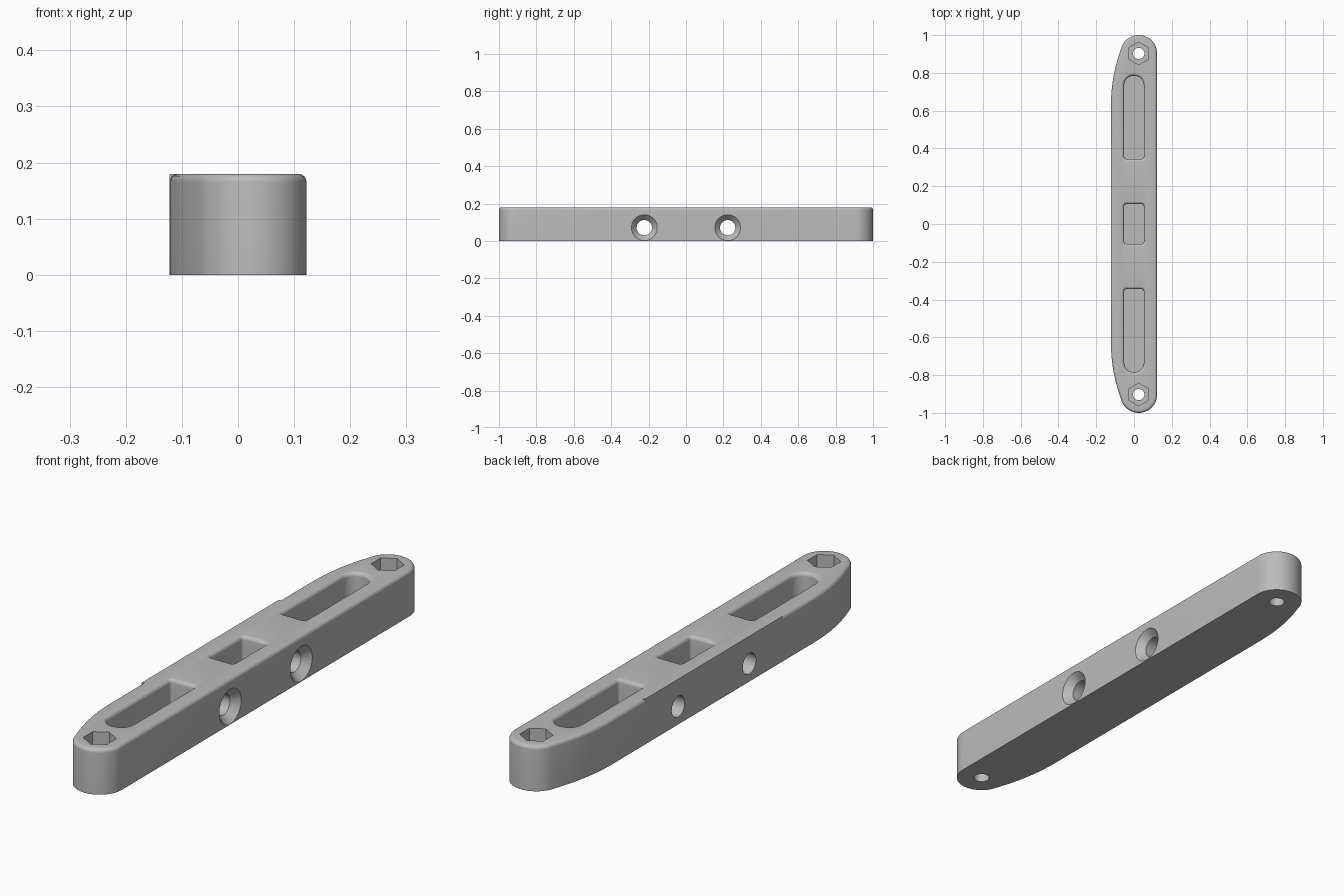
import bpy, bmesh, math
from mathutils import Vector, Matrix

cube = bpy.data.objects.get("Cube")
if cube:
    bpy.data.objects.remove(cube)

HALF, TOP, FILLET = 0.122, 0.18, 0.015
END_R, END_X = 0.097, 0.025
END_Y = 1 - END_R
SIDE_R, SIDE_Y = 0.85, 0.63      # long side curve
SHARP_Y = 0.43                   # unfilleted stretch of the -x top edge

grey = bpy.data.materials.new("mid_grey")
grey.use_nodes = True
color = (0.5, 0.5, 0.5, 1)
grey.diffuse_color = color
grey.node_tree.nodes["Principled BSDF"].inputs["Base Color"].default_value = color


def arc(cx, cy, r, a0, a1, n):
    """Points of an arc, each with its outward normal."""
    out = []
    for i in range(n + 1):
        a = math.radians(a0 + (a1 - a0) * i / n)
        d = Vector((math.cos(a), math.sin(a)))
        out.append((Vector((cx, cy)) + d * r, d))
    return out


def loft(name, rings):
    """Closed solid through equal-length rings of 3D points."""
    bm = bmesh.new()
    loops = [[bm.verts.new(p) for p in ring] for ring in rings]
    n = len(loops[0])
    for a, b in zip(loops, loops[1:]):
        for i in range(n):
            j = (i + 1) % n
            bm.faces.new((a[i], a[j], b[j], b[i]))
    bm.faces.new(loops[0][::-1])
    bm.faces.new(loops[-1])
    bmesh.ops.remove_doubles(bm, verts=bm.verts, dist=1e-5)
    bmesh.ops.recalc_face_normals(bm, faces=bm.faces)
    mesh = bpy.data.meshes.new(name)
    bm.to_mesh(mesh)
    bm.free()
    mesh.materials.append(grey)
    obj = bpy.data.objects.new(name, mesh)
    bpy.context.collection.objects.link(obj)
    return obj


def ring(outline, z, offset=0):
    return [(*(p + d * offset), z) for p, d in outline]


def fillet_steps(n=6):
    """Pairs of (sideways shift, height) along a quarter-round top edge."""
    for i in range(n + 1):
        a = math.pi / 2 * i / n
        yield FILLET * (1 - math.cos(a)), TOP - FILLET + FILLET * math.sin(a)


# Bar outline: round ends, straight +x side, bowed -x side
split = math.degrees(math.atan2(END_Y - SIDE_Y, END_X + HALF - SIDE_R))
half = arc(END_X, END_Y, END_R, 0, split, 28)
half += arc(SIDE_R - HALF, SIDE_Y, SIDE_R, split, 180, 10)[1:]
left, still = Vector((-1, 0)), Vector((0, 0))
edge = Vector((-HALF, SHARP_Y))
half += [(edge, left), (edge, still)]
flip = lambda v: Vector((v.x, -v.y))
outline = half + [(flip(p), flip(d)) for p, d in reversed(half)]
body = loft("slotted_bar", [ring(outline, 0)] +
            [ring(outline, z, -s) for s, z in fillet_steps()])

cutters = []


def pocket(y0, y1, r0, r1):
    """Blind pocket with a rounded rim; r0 and r1 round its two ends."""
    w, floor = 0.052, 0.03
    pts = []
    for sx, y, r, a in ((1, y1 - r1, r1, 0), (-1, y1 - r1, r1, 90),
                        (-1, y0 + r0, r0, 180), (1, y0 + r0, r0, 270)):
        pts += arc(sx * (w - r), y, r, a, a + 90, 8)
    rings = [ring(pts, floor)] + [ring(pts, z, s) for s, z in fillet_steps()]
    rings.append(ring(pts, TOP + 0.05, FILLET))
    cutters.append(loft("pocket_cutter", rings))


def turned(name, profile, sides, matrix, phase=0):
    """Cutter turned about its own z from (radius, height) pairs."""
    rings = [ring(arc(0, 0, r, phase, phase + 360, sides)[:-1], z) for r, z in profile]
    obj = loft(name, rings)
    obj.data.transform(matrix)
    cutters.append(obj)


# Three pockets in the top
pocket(0.345, 0.785, 0.012, 0.0515)
pocket(-0.785, -0.345, 0.0515, 0.012)
pocket(-0.105, 0.105, 0.012, 0.012)

for s in (-1, 1):
    # Nut recess and bolt hole at each end
    place = Matrix.Translation((END_X, s * END_Y, 0))
    turned("nut_cutter", [(0.06, 0.06), (0.06, 0.25)], 6, place, 30)
    turned("bolt_cutter", [(0.03, -0.05), (0.03, 0.1)], 32, place)
    # Countersunk cross holes, wide on the +x side
    place = Matrix.Translation((0, s * 0.223, 0.071)) @ Matrix.Rotation(math.pi / 2, 4, 'Y')
    turned("cross_hole_cutter", [(0.041, -0.2), (0.041, HALF - 0.03),
                                 (0.069, HALF), (0.069, 0.2)], 40, place)

# Cut everything out, then keep the finished mesh
for c in cutters:
    mod = body.modifiers.new("cut", 'BOOLEAN')
    mod.operation, mod.solver, mod.object = 'DIFFERENCE', 'EXACT', c
bpy.context.view_layer.update()
result = bpy.data.meshes.new_from_object(body.evaluated_get(bpy.context.evaluated_depsgraph_get()))
body.modifiers.clear()
body.data = result
for c in cutters:
    bpy.data.objects.remove(c)

bpy.ops.object.select_all(action='DESELECT')
body.select_set(True)
bpy.context.view_layer.objects.active = body
bpy.ops.object.shade_smooth_by_angle(angle=math.radians(30))
